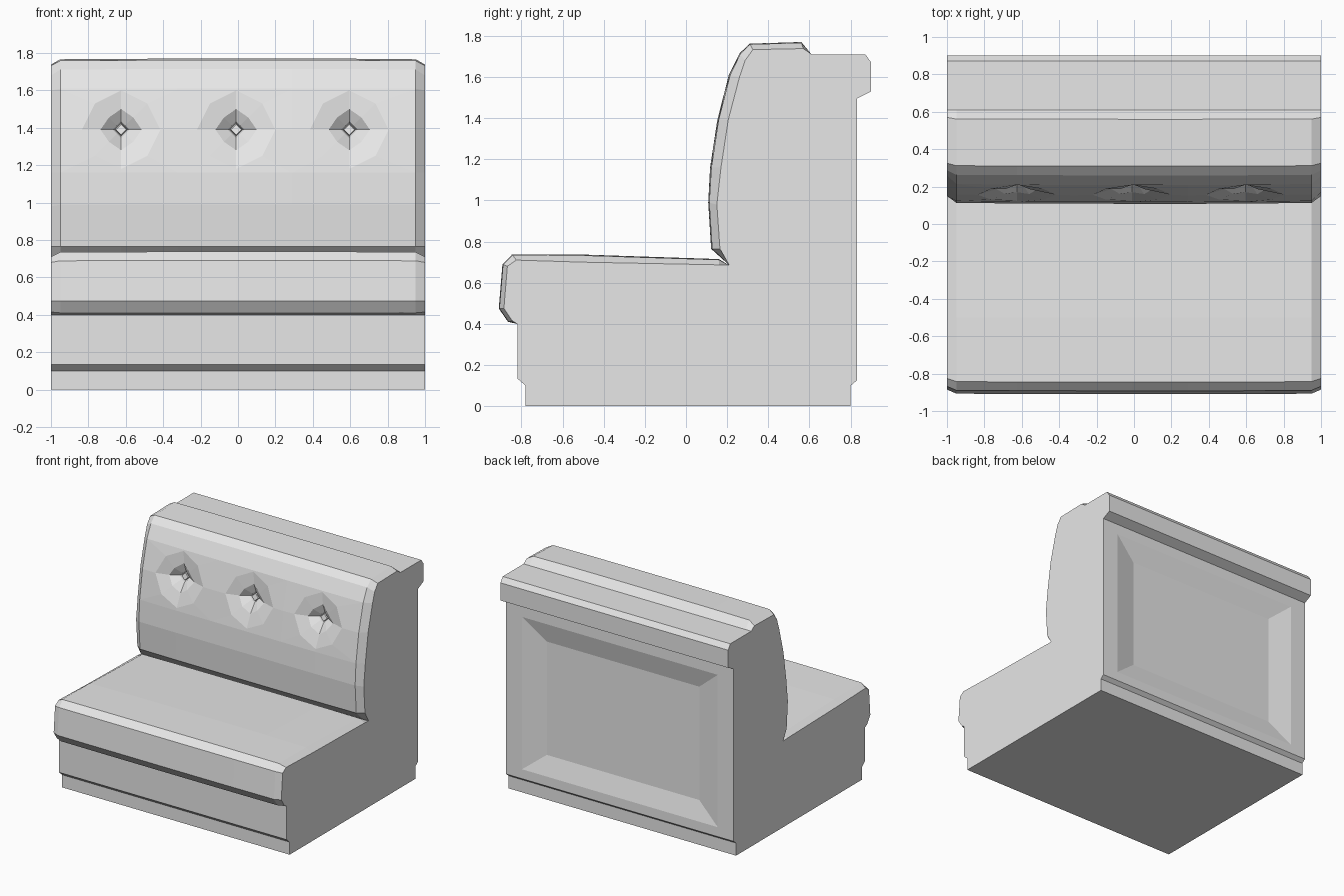
import bpy
import bmesh

cube = bpy.data.objects.get("Cube")
if cube:
    bpy.data.objects.remove(cube, do_unlink=True)

GREY = (0.8, 0.8, 0.8, 1.0)
grey = bpy.data.materials.new("plain grey")
grey.use_nodes = True
grey.diffuse_color = GREY
grey.node_tree.nodes["Principled BSDF"].inputs["Base Color"].default_value = GREY

# Profiles as (y, z), running up the front, over the top and down the rear
FRONT = [(-.78, 0), (-.78, .10), (-.82, .135), (-.82, .40)]
SEAT_MID = [(-.82, .40), (-.865, .41), (-.91, .475), (-.892, .69), (-.845, .738),
            (-.5, .737), (.16, .715), (.21, .685)]
SEAT_END = [(-.82, .40), (-.845, .415), (-.885, .475), (-.868, .68), (-.825, .71),
            (-.5, .70), (.16, .687), (.21, .685)]
BACK_MID = [(.21, .685), (.122, .765), (.108, .99), (.117, .1 + 1.06), (.152, 1.39),
            (.208, 1.61), (.26, 1.715), (.31, 1.762), (.56, 1.77), (.61, 1.71)]
BACK_END = [(.21, .685), (.165, .765), (.15, .98), (.17, 1.16), (.205, 1.39),
            (.26, 1.6), (.287, 1.68), (.325, 1.733), (.57, 1.738), (.61, 1.71)]
REAR_TOP = [(.61, 1.71), (.872, 1.71), (.90, 1.67), (.90, 1.53), (.83, 1.495)]
REAR_LOW = [(.83, .125), (.80, .10), (.80, 0), (-.78, 0)]

# Cushion columns: x and how far each has swollen from the end profile
TUFTS = [-.625, -.01, .595]
COLUMNS = [(-1, 0), (-.95, .88), (TUFTS[0], .96), (-.32, .98), (TUFTS[1], 1),
           (.29, 1), (TUFTS[2], .98), (.95, .88), (1, 0)]


def finish(bm, name):
    """Turn the bmesh into a flat-shaded grey object."""
    mesh = bpy.data.meshes.new(name)
    bm.to_mesh(mesh)
    bm.free()
    mesh.materials.append(grey)
    obj = bpy.data.objects.new(name, mesh)
    bpy.context.collection.objects.link(obj)
    return obj


def loft(bm, mid, end, columns, skip=()):
    """Skin a profile across the columns, leaving out skipped (row, column) cells."""
    grid = [[bm.verts.new((x, e[0] + (m[0] - e[0]) * f, e[1] + (m[1] - e[1]) * f))
             for x, f in columns] for m, e in zip(mid, end)]
    for i in range(len(grid) - 1):
        for j in range(len(columns) - 1):
            if (i, j) not in skip:
                bm.faces.new((grid[i][j], grid[i][j + 1], grid[i + 1][j + 1], grid[i + 1][j]))
    return grid


def bridge(bm, outer, inner):
    n = len(outer)
    for k in range(n):
        bm.faces.new((outer[k], outer[(k + 1) % n], inner[(k + 1) % n], inner[k]))


def surface_y(z):
    """Depth of the backrest face at a height."""
    for (y0, z0), (y1, z1) in zip(BACK_MID[1:], BACK_MID[2:]):
        if z0 <= z <= z1:
            return y0 + (y1 - y0) * (z - z0) / (z1 - z0)


# Seat cushion
bm = bmesh.new()
loft(bm, SEAT_MID, SEAT_END, COLUMNS)
finish(bm, "seat_cushion")

# Backrest cushion with three button tufts
bm = bmesh.new()
ROW = 3
holes = {(r, c) for r in (ROW, ROW + 1) for c in range(1, 7)}
grid = loft(bm, BACK_MID, BACK_END, COLUMNS, holes)
DIRECTIONS = [(-1, -1), (0, -1), (1, -1), (1, 0), (1, 1), (0, 1), (-1, 1), (-1, 0)]
# Rings: axis reach, diagonal reach, axis depth, diagonal depth
RINGS = [(.21, .14, .004, 0), (.11, .065, .035, .018), (.045, .0225, .075, .07),
         (.034, .017, .095, .095), (.028, .014, .075, .075)]
for t, cx in enumerate(TUFTS):
    outer = [grid[ROW + 1 + dz][2 + 2 * t + dx] for dx, dz in DIRECTIONS]
    for axis, diag, axis_depth, diag_depth in RINGS:
        ring = []
        for dx, dz in DIRECTIONS:
            on_axis = dx * dz == 0
            reach = axis if on_axis else diag
            z = 1.39 + dz * reach
            y = surface_y(z) + (axis_depth if on_axis else diag_depth)
            ring.append(bm.verts.new((cx + dx * reach, y, z)))
        bridge(bm, outer, ring)
        outer = ring
    bm.faces.new(outer)
finish(bm, "backrest_cushion")

# Frame: plinth, front board, top rail, underside and side panels
bm = bmesh.new()
ENDS = [(-1, 0), (1, 0)]
for part in (FRONT, REAR_TOP, REAR_LOW):
    loft(bm, part, part, ENDS)
outline = FRONT + SEAT_END[1:] + BACK_END[1:] + REAR_TOP[1:] + REAR_LOW[:-1]
bm.faces.new([bm.verts.new((-1, y, z)) for y, z in outline])
bm.faces.new([bm.verts.new((1, y, z)) for y, z in reversed(outline)])
bmesh.ops.remove_doubles(bm, verts=bm.verts, dist=.0005)
finish(bm, "bench_frame")

# Rear board with a sunken bevelled panel
bm = bmesh.new()
rings = []
for half, low, high, y in [(1, .125, 1.495, .83), (.86, .20, 1.41, .83), (.67, .35, 1.25, .79)]:
    corners = [(half, low), (-half, low), (-half, high), (half, high)]
    rings.append([bm.verts.new((x, y, z)) for x, z in corners])
bridge(bm, rings[0], rings[1])
bridge(bm, rings[1], rings[2])
bm.faces.new(rings[2])
finish(bm, "rear_panel")
